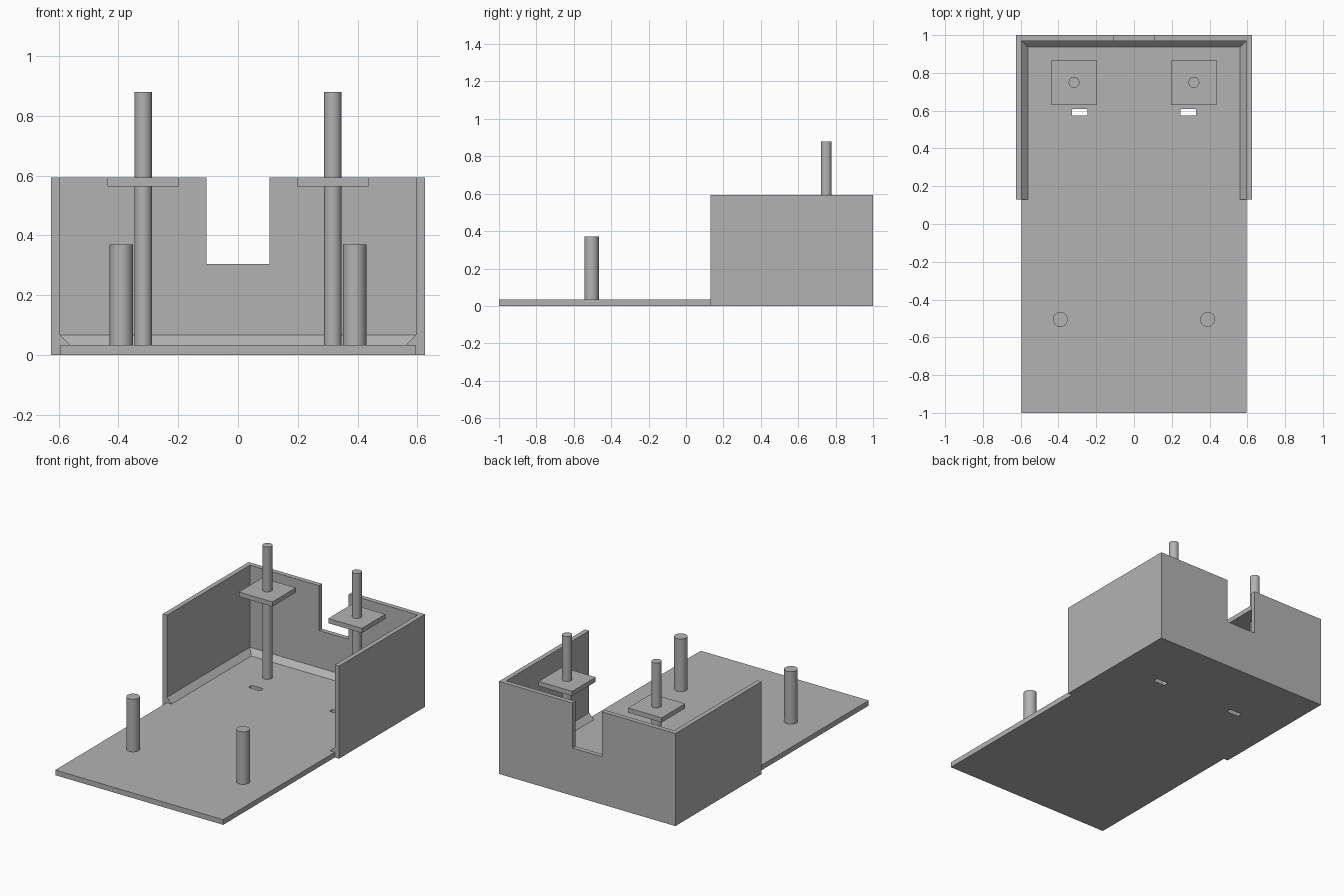
import bpy
import bmesh
from mathutils import Vector

if "Cube" in bpy.data.objects:
    bpy.data.objects.remove(bpy.data.objects["Cube"])

HALF_W, BACK, WALL_FRONT = 0.625, 1.0, 0.13
WALL, FLOOR, WALL_TOP = 0.03, 0.033, 0.593

grey = bpy.data.materials.new("plain grey")
grey.use_nodes = True
grey.diffuse_color = (0.45, 0.45, 0.45, 1)
grey.node_tree.nodes["Principled BSDF"].inputs["Base Color"].default_value = grey.diffuse_color


def finish(name, bm):
    bmesh.ops.recalc_face_normals(bm, faces=bm.faces)
    mesh = bpy.data.meshes.new(name)
    bm.to_mesh(mesh)
    bm.free()
    mesh.materials.append(grey)
    obj = bpy.data.objects.new(name, mesh)
    bpy.context.collection.objects.link(obj)
    return obj


def box(name, low, high):
    low, high = Vector(low), Vector(high)
    bm = bmesh.new()
    bmesh.ops.create_cube(bm, size=1)
    bmesh.ops.scale(bm, vec=high - low, verts=bm.verts)
    bmesh.ops.translate(bm, vec=(low + high) / 2, verts=bm.verts)
    return finish(name, bm)


def rod(name, x, y, radius, top):
    bm = bmesh.new()
    bmesh.ops.create_cone(bm, cap_ends=True, segments=48, radius1=radius,
                          radius2=radius, depth=top - FLOOR)
    bmesh.ops.translate(bm, vec=(x, y, (top + FLOOR) / 2), verts=bm.verts)
    obj = finish(name, bm)
    bpy.ops.object.select_all(action="DESELECT")
    bpy.context.view_layer.objects.active = obj
    obj.select_set(True)
    bpy.ops.object.shade_smooth_by_angle()
    return obj


def u_sweep(name, section):
    """Sweep (inset, height) points round three sides with mitred corners."""
    bm = bmesh.new()
    rings = []
    for side, at_back in ((-1, False), (-1, True), (1, True), (1, False)):
        rings.append([bm.verts.new((side * (HALF_W - d),
                                    BACK - d if at_back else WALL_FRONT, z))
                      for d, z in section])
    n = len(section)
    for a, b in zip(rings, rings[1:]):
        for i in range(n):
            j = (i + 1) % n
            bm.faces.new((a[i], a[j], b[j], b[i]))
    bm.faces.new(rings[0])
    bm.faces.new(rings[-1])
    return finish(name, bm)


def cut(obj, cutter):
    mod = obj.modifiers.new("cut", "BOOLEAN")
    mod.operation, mod.solver, mod.object = "DIFFERENCE", "EXACT", cutter
    cutter.hide_render = True
    bpy.context.view_layer.objects.active = obj
    bpy.ops.object.modifier_apply(modifier=mod.name)
    bpy.data.objects.remove(cutter)


# Floor panel, and the wall round its rear half with a notch in the back
inner = HALF_W - WALL
floor_panel = box("floor_panel", (-inner, -1, 0), (inner, BACK - WALL, FLOOR))
wall = u_sweep("surround_wall", [(0, 0), (0, WALL_TOP), (WALL, WALL_TOP), (WALL, 0)])
cut(wall, box("notch_cutter", (-0.105, 0.9, 0.305), (0.105, 1.1, 0.7)))

# Sloped strip in the corner between wall and floor
u_sweep("corner_strip", [(WALL, FLOOR), (WALL, 0.067), (0.064, FLOOR)])

# Paired parts on each side
for side, s in (("left", 1), ("right", -1)):
    # Slot through the floor
    x = s * 0.287
    slot = box("slot_cutter", (x - 0.042, 0.574, -0.1), (x + 0.042, 0.608, 0.1))
    bev = slot.modifiers.new("round", "BEVEL")
    bev.width, bev.segments = 0.006, 3
    cut(floor_panel, slot)

    # Tall rod carrying a square plate
    x = s * 0.317
    rod(f"{side}_tall_rod", x, 0.75, 0.029, 0.88)
    box(f"{side}_square_plate", (x - 0.119, 0.631, 0.563), (x + 0.119, 0.869, WALL_TOP))

    # Short front post
    rod(f"{side}_front_post", s * 0.39, -0.505, 0.039, 0.37)
